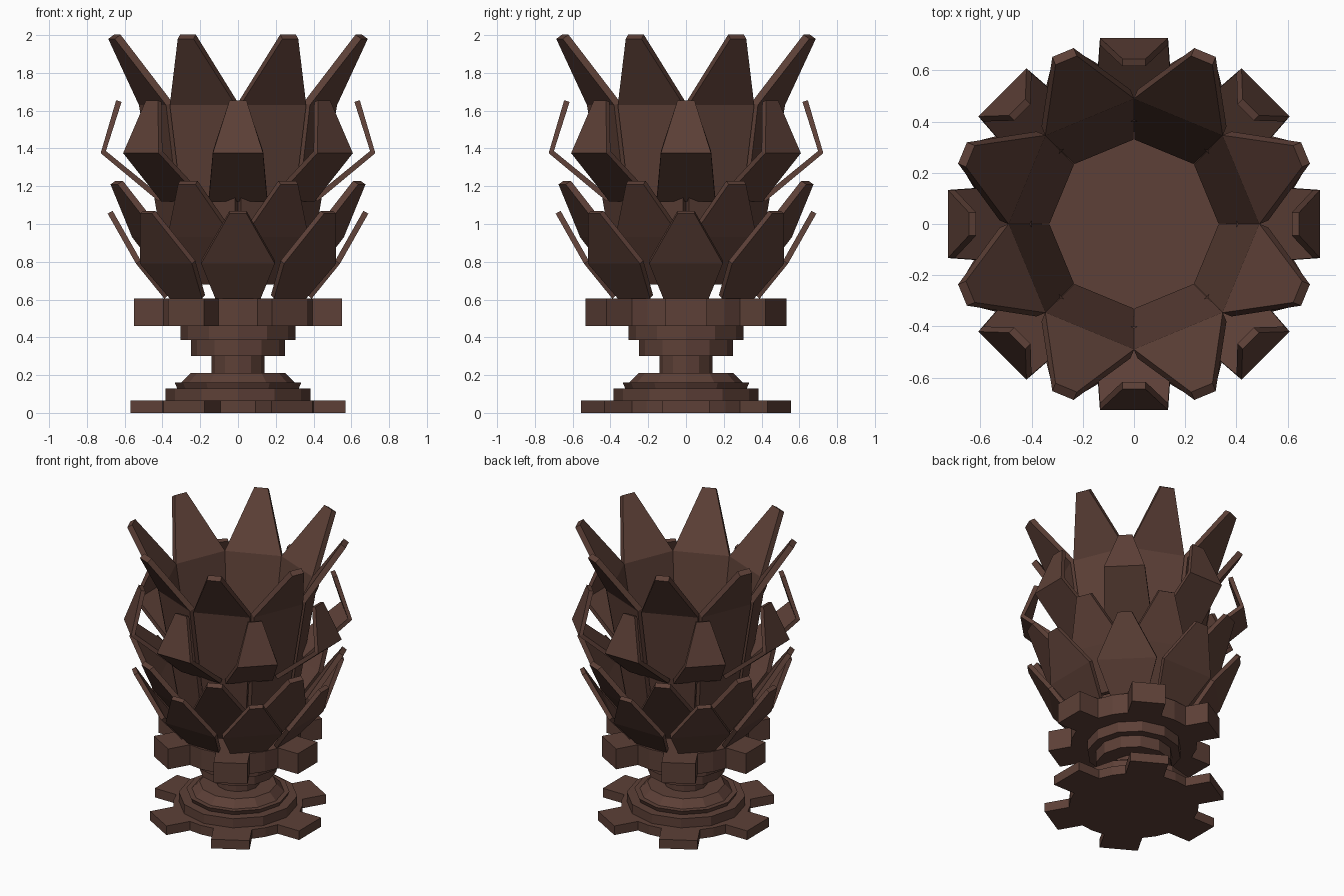
import bpy, bmesh
from math import cos, sin, pi, radians
from mathutils import Vector

cube = bpy.data.objects.get("Cube")
if cube:
    bpy.data.objects.remove(cube, do_unlink=True)

brown = bpy.data.materials.new("dark_brown")
brown.use_nodes = True
COLOUR = (0.109, 0.051, 0.038, 1)
brown.diffuse_color = COLOUR
brown.node_tree.nodes["Principled BSDF"].inputs["Base Color"].default_value = COLOUR


def finish(bm, name):
    bmesh.ops.recalc_face_normals(bm, faces=bm.faces)
    mesh = bpy.data.meshes.new(name)
    bm.to_mesh(mesh)
    bm.free()
    mesh.materials.append(brown)
    obj = bpy.data.objects.new(name, mesh)
    bpy.context.collection.objects.link(obj)
    return obj


def petal_ring(name, rows, start, thick):
    """Eight folded petals; rows are (radius, height, half width) of the outer face."""
    bm = bmesh.new()
    pts = [Vector((r, z)) for r, z, w in rows]
    for k in range(8):
        a = radians(start + 45 * k)
        out, side = Vector((cos(a), sin(a), 0)), Vector((-sin(a), cos(a), 0))
        rings = []
        for i, (r, z, w) in enumerate(rows):
            t = (pts[min(i + 1, len(pts) - 1)] - pts[max(i - 1, 0)]).normalized()
            ri, zi = r - t.y * thick, z + t.x * thick
            rings.append([bm.verts.new(out * rr + side * s + Vector((0, 0, zz)))
                          for rr, zz, s in ((r, z, -w), (r, z, w), (ri, zi, w), (ri, zi, -w))])
        for lo, hi in zip(rings, rings[1:]):
            for j in range(4):
                n = (j + 1) % 4
                bm.faces.new((lo[j], lo[n], hi[n], hi[j]))
        bm.faces.new(rings[0])
        bm.faces.new(rings[-1])
    return finish(bm, name)


def disc(name, z0, z1, r0, r1=None, sides=12):
    """Faceted drum, optionally tapered."""
    bm = bmesh.new()
    bmesh.ops.create_cone(bm, cap_ends=True, segments=sides, radius1=r0,
                          radius2=r1 or r0, depth=z1 - z0)
    bmesh.ops.translate(bm, verts=bm.verts, vec=(0, 0, (z0 + z1) / 2))
    return finish(bm, name)


def toothed_disc(name, z0, z1, root, tip, half):
    """Solid plate whose outline has six square teeth."""
    bm = bmesh.new()
    outline = []
    for k in range(6):
        a = k * pi / 3
        out, side = Vector((cos(a), sin(a), 0)), Vector((-sin(a), cos(a), 0))
        inner = (root ** 2 - half ** 2) ** 0.5
        outline += [out * r + side * s for r, s in
                    ((inner, -half), (tip, -half), (tip, half), (inner, half))]
        b = a + pi / 6
        outline.append(Vector((cos(b), sin(b), 0)) * root)
    face = bm.faces.new([bm.verts.new(p + Vector((0, 0, z0))) for p in outline])
    ext = bmesh.ops.extrude_face_region(bm, geom=[face], use_keep_orig=True)
    top = [v for v in ext["geom"] if isinstance(v, bmesh.types.BMVert)]
    bmesh.ops.translate(bm, verts=top, vec=(0, 0, z1 - z0))
    return finish(bm, name)


# Foot and stem
toothed_disc("foot_plate", 0.0, 0.065, 0.42, 0.57, 0.125)
disc("foot_step", 0.06, 0.13, 0.385)
disc("foot_rim", 0.125, 0.16, 0.32, 0.335)
disc("foot_cap", 0.16, 0.21, 0.3, 0.25)
disc("stem", 0.2, 0.31, 0.14)
disc("collar_lower", 0.3, 0.385, 0.25)
disc("collar_upper", 0.385, 0.47, 0.305)
toothed_disc("cup_plate", 0.46, 0.605, 0.41, 0.55, 0.11)

# Petal tiers, from the outside in
petal_ring("lower_petals", [(0.39, 0.605, 0.12), (0.54, 0.79, 0.195), (0.69, 1.055, 0.045)], 0, 0.03)
petal_ring("second_petals", [(0.35, 0.68, 0.12), (0.53, 0.93, 0.185), (0.71, 1.21, 0.05)], 22.5, 0.035)
petal_ring("bent_petals", [(0.42, 1.12, 0.155), (0.727, 1.375, 0.133), (0.645, 1.655, 0.045)], 0, 0.03)
petal_ring("tall_petals", [(0.345, 0.68, 0.125), (0.49, 1.63, 0.188), (0.725, 1.98, 0.045)], 22.5, 0.04)
